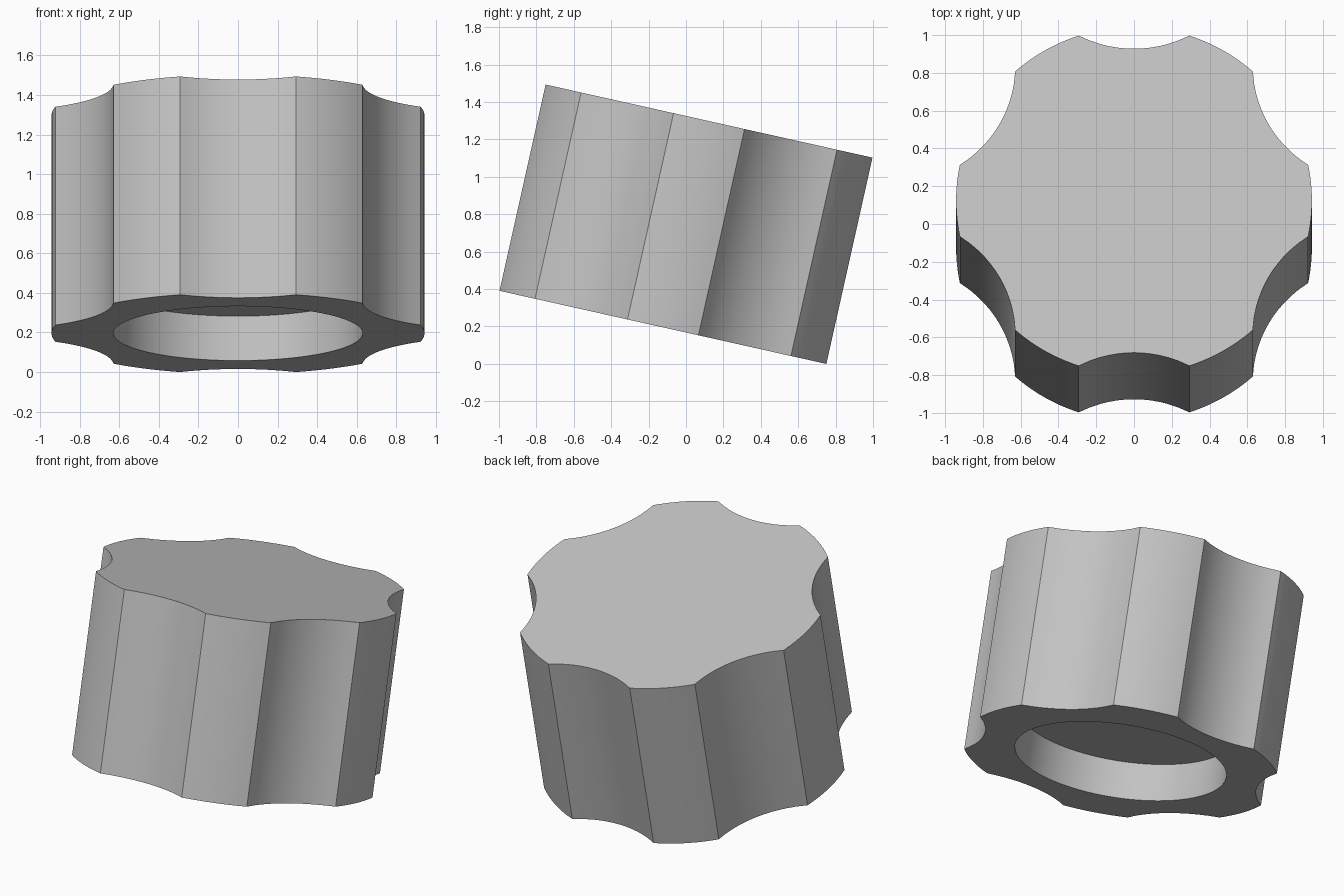
import bpy, bmesh
from math import sin, cos, tan, pi, radians, sqrt
from mathutils import Matrix

cube = bpy.data.objects.get("Cube")
if cube:
    bpy.data.objects.remove(cube)

RADIUS = 0.942          # lobe radius
BORE = 0.63             # recess radius
DEPTH = 0.23            # recess depth
HALF = 0.565            # half the knob height
TILT = radians(-12.6)
SCALLOP = radians(18.1)  # half angle of one scallop
SAG = 0.071             # scallop depth below its chord
STEPS = 12              # points per arc

# Plain grey material
grey = bpy.data.materials.new("grey")
grey.use_nodes = True
grey.diffuse_color = (0.55, 0.55, 0.55, 1)
grey.node_tree.nodes["Principled BSDF"].inputs["Base Color"].default_value = (0.55, 0.55, 0.55, 1)

# Outline angles: six scallops alternating with six lobes
angles = []
for k in range(6):
    mid = pi / 2 + k * pi / 3
    angles += [mid + SCALLOP * (2 * i / STEPS - 1) for i in range(STEPS)]
    lobe = pi / 3 - 2 * SCALLOP
    angles += [mid + SCALLOP + lobe * i / STEPS for i in range(STEPS)]

# Circle that cuts each scallop
half_chord = RADIUS * sin(SCALLOP)
cut_radius = (half_chord ** 2 + SAG ** 2) / (2 * SAG)
cut_centre = RADIUS * cos(SCALLOP) - SAG + cut_radius


def outline_radius(a):
    off = (a - pi / 2 + pi / 6) % (pi / 3) - pi / 6
    if abs(off) >= SCALLOP - 1e-6:
        return RADIUS
    return cut_centre * cos(off) - sqrt(cut_radius ** 2 - (cut_centre * sin(off)) ** 2)


bm = bmesh.new()


def loop(radius_at, z):
    return [bm.verts.new((radius_at(a) * cos(a), radius_at(a) * sin(a), z)) for a in angles]


def bore_radius(a):
    return BORE


# Recess floor, recess rim, outer bottom, outer top
loops = [loop(bore_radius, -HALF + DEPTH), loop(bore_radius, -HALF),
         loop(outline_radius, -HALF), loop(outline_radius, HALF)]
for low, high in zip(loops, loops[1:]):
    for i in range(len(angles)):
        j = (i + 1) % len(angles)
        bm.faces.new((low[i], low[j], high[j], high[i]))
bm.faces.new(loops[0])
bm.faces.new(loops[-1])
bmesh.ops.recalc_face_normals(bm, faces=bm.faces[:])

# Tilt the knob and rest its lowest edge on the ground
bm.transform(Matrix.Rotation(TILT, 4, "X"))
lowest = min(v.co.z for v in bm.verts)
bmesh.ops.translate(bm, verts=bm.verts[:], vec=(0, 0, -lowest))

mesh = bpy.data.meshes.new("scalloped_knob")
bm.to_mesh(mesh)
bm.free()
mesh.materials.append(grey)
knob = bpy.data.objects.new("scalloped_knob", mesh)
bpy.context.collection.objects.link(knob)
bpy.context.view_layer.objects.active = knob
knob.select_set(True)
bpy.ops.object.shade_smooth_by_angle(angle=radians(25))
